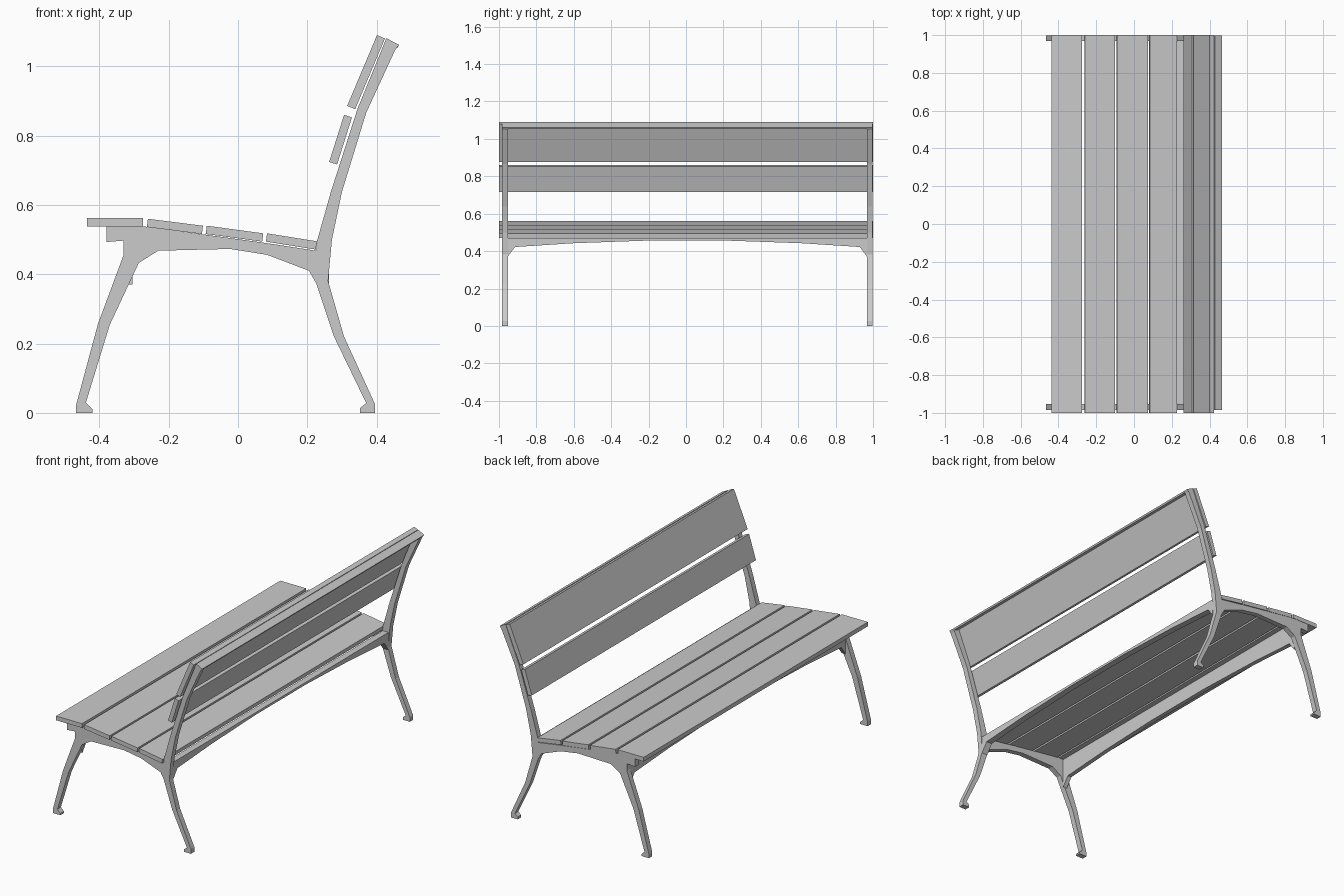
import bpy, bmesh
from mathutils import Vector

if "Cube" in bpy.data.objects:
    bpy.data.objects.remove(bpy.data.objects["Cube"])


def prism(name, points, offset):
    """Closed polygon extruded along an offset vector."""
    bm = bmesh.new()
    face = bm.faces.new([bm.verts.new(p) for p in points])
    ext = bmesh.ops.extrude_face_region(bm, geom=[face])
    verts = [g for g in ext["geom"] if isinstance(g, bmesh.types.BMVert)]
    bmesh.ops.translate(bm, verts=verts, vec=Vector(offset))
    # make sure the starting cap survives
    if not face.is_valid:
        bmesh.ops.holes_fill(bm, edges=bm.edges[:])
    bmesh.ops.recalc_face_normals(bm, faces=bm.faces[:])
    mesh = bpy.data.meshes.new(name)
    bm.to_mesh(mesh)
    bm.free()
    obj = bpy.data.objects.new(name, mesh)
    bpy.context.collection.objects.link(obj)
    return obj


def xz_prism(name, profile, y0, y1):
    return prism(name, [(x, y0, z) for x, z in profile], (0, y1 - y0, 0))


# Cast side frames: front leg, seat bearer, back post and rear leg in one outline
frame = [
    (-0.467, 0), (-0.467, 0.023), (-0.404, 0.257), (-0.33, 0.456),
    (-0.33, 0.497), (-0.38, 0.493), (-0.38, 0.54), (-0.272, 0.538),
    (-0.10, 0.515), (0.075, 0.491), (0.225, 0.468), (0.228, 0.496),
    (0.268, 0.638), (0.345, 0.878), (0.428, 1.081), (0.465, 1.062),
    (0.454, 1.048), (0.37, 0.866), (0.30, 0.638), (0.271, 0.50),
    (0.26, 0.381), (0.306, 0.22), (0.395, 0.026), (0.395, 0),
    (0.352, 0), (0.352, 0.014), (0.37, 0.028), (0.277, 0.22),
    (0.225, 0.375), (0.205, 0.41), (0.084, 0.456), (-0.023, 0.473),
    (-0.23, 0.468), (-0.286, 0.433), (-0.37, 0.254), (-0.439, 0.029),
    (-0.42, 0.010), (-0.42, 0),
]
Y_NEAR, Y_FAR = (-0.984, -0.953), (0.968, 0.998)
xz_prism("side_frame_front", frame, *Y_NEAR)
xz_prism("side_frame_back", frame, *Y_FAR)

# Seat slats: top edge endpoints, thickness hangs below
def slat(name, a, b, thick):
    a, b = Vector(a), Vector(b)
    d = (b - a).normalized()
    n = Vector((d.y, -d.x)) * thick
    xz_prism(name, [a, b, b + n, a + n], -1, 1)

seat = [((-0.436, 0.562), (-0.274, 0.562)), ((-0.260, 0.560), (-0.101, 0.540)),
        ((-0.090, 0.540), (0.073, 0.518)), ((0.084, 0.518), (0.228, 0.495))]
for i, (a, b) in enumerate(seat):
    slat(f"seat_slat_{i + 1}", a, b, 0.024)

# Backrest slats
slat("back_slat_lower", (0.263, 0.724), (0.306, 0.860), 0.024)
slat("back_slat_upper", (0.315, 0.886), (0.401, 1.090), 0.025)

# Thin top rail joining the posts
xz_prism("top_rail", [(0.428, 1.081), (0.465, 1.062), (0.460, 1.053), (0.424, 1.071)],
         Y_NEAR[1], Y_FAR[0])

# Arched rails under the seat, with gussets at both legs
def arched_rail(name, x0, x1, top):
    mid = (Y_NEAR[1] + Y_FAR[0]) / 2
    half = (Y_FAR[0] - Y_NEAR[1]) / 2
    side = [(1, top), (1, 0.37), (0.96, 0.422), (0.64, 0.442), (0.23, 0.456)]
    pts = [(-u, z) for u, z in side] + [(u, z) for u, z in reversed(side)]
    prism(name, [(x0, mid + u * half, z) for u, z in pts], (x1 - x0, 0, 0))

arched_rail("rear_seat_rail", 0.226, 0.262, 0.469)
arched_rail("front_seat_rail", -0.33, -0.305, 0.538)
